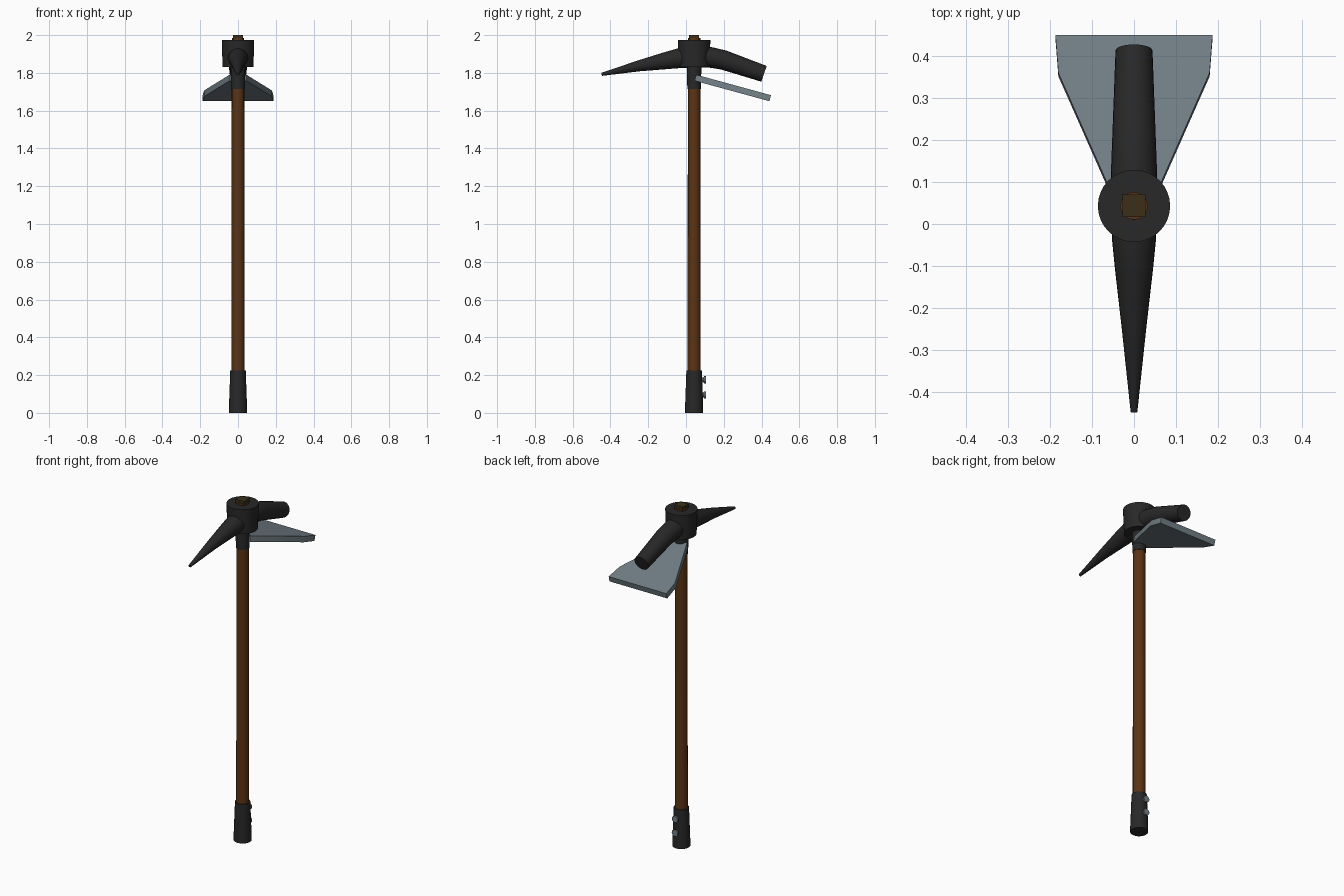
import bpy, bmesh, math
from mathutils import Vector

if "Cube" in bpy.data.objects:
    bpy.data.objects.remove(bpy.data.objects["Cube"])

CY = 0.043  # handle axis offset in y


def material(name, rgb):
    m = bpy.data.materials.new(name)
    m.diffuse_color = (*rgb, 1)
    m.use_nodes = True
    m.node_tree.nodes["Principled BSDF"].inputs["Base Color"].default_value = m.diffuse_color
    return m


IRON = material("black iron", (0.021, 0.021, 0.021))
WOOD = material("brown wood", (0.105, 0.034, 0.007))
END = material("dark end grain", (0.045, 0.028, 0.009))
STEEL = material("grey steel", (0.17, 0.215, 0.24))


def finish(bm, name, mat):
    bmesh.ops.recalc_face_normals(bm, faces=bm.faces)
    me = bpy.data.meshes.new(name)
    bm.to_mesh(me)
    bm.free()
    me.materials.append(mat)
    for p in me.polygons:
        p.use_smooth = True
    me.set_sharp_from_angle(angle=math.radians(30))
    ob = bpy.data.objects.new(name, me)
    bpy.context.collection.objects.link(ob)
    return ob


def tube(name, mat, pts, sides=24, turn=0.0):
    """Round bar through (y, z, radius) stations, rings square to the path."""
    bm = bmesh.new()
    rings = []
    for i, (y, z, r) in enumerate(pts):
        a, b = pts[max(i - 1, 0)], pts[min(i + 1, len(pts) - 1)]
        t = Vector((0, b[0] - a[0], b[1] - a[1])).normalized()
        u, v = Vector((1, 0, 0)), Vector((0, -t.z, t.y))
        ring = []
        for k in range(sides):
            w = 2 * math.pi * k / sides + turn
            ring.append(bm.verts.new(Vector((0, y, z)) + r * (u * math.cos(w) + v * math.sin(w))))
        rings.append(ring)
    for p, q in zip(rings, rings[1:]):
        for k in range(sides):
            n = (k + 1) % sides
            bm.faces.new((p[k], p[n], q[n], q[k]))
    bm.faces.new(rings[0])
    bm.faces.new(rings[-1])
    return finish(bm, name, mat)


# Shaft and its end showing through the head
tube("handle", WOOD, [(CY, 0.15, 0.035), (CY, 1.0, 0.034), (CY, 1.985, 0.033)], 16)
tube("handle_wedge", END, [(CY, 1.95, 0.038), (CY, 2.0, 0.038)], 4, math.pi / 4)

# Grip sleeve at the foot
tube("grip", IRON, [(CY, 0.0, 0.048), (CY, 0.03, 0.048), (CY, 0.225, 0.041)])

# Head hub with socket below
tube("head_hub", IRON, [(CY, 1.83, 0.081), (CY, 1.90, 0.084), (CY, 1.975, 0.086)], 32)
tube("head_socket", IRON, [(CY, 1.715, 0.036), (CY, 1.85, 0.039)])

# Pick spike and hammer arm
tube("pick_spike", IRON, [(CY, 1.882, 0.056), (-0.04, 1.877, 0.052), (-0.11, 1.864, 0.045),
                          (-0.25, 1.837, 0.029), (-0.447, 1.792, 0.008)])
tube("hammer_arm", IRON, [(CY, 1.886, 0.057), (0.12, 1.884, 0.055), (0.20, 1.868, 0.052),
                          (0.413, 1.795, 0.044)])

# Sloping blade: half outline mirrored, dropped along its slope
half = [(0.045, 0.055), (0.18, 0.36), (0.187, 0.45)]
outline = half + [(-x, y) for x, y in reversed(half)]
bm = bmesh.new()
slope = math.radians(15.3)
drop = Vector((0, -math.sin(slope), -math.cos(slope))) * 0.033
top = [bm.verts.new((x, y, 1.79 - (y - 0.055) * math.tan(slope))) for x, y in outline]
low = [bm.verts.new(v.co + drop) for v in top]
bm.faces.new(top)
bm.faces.new(low)
for k in range(len(top)):
    n = (k + 1) % len(top)
    bm.faces.new((top[k], top[n], low[n], low[k]))
finish(bm, "hoe_blade", STEEL)

# Grip screws
for i, z in enumerate((0.095, 0.175)):
    tube(f"grip_screw_{i + 1}", STEEL, [(CY + 0.03, z, 0.012), (0.092, z, 0.012),
                                        (0.096, z, 0.019), (0.105, z, 0.019)], 12)
